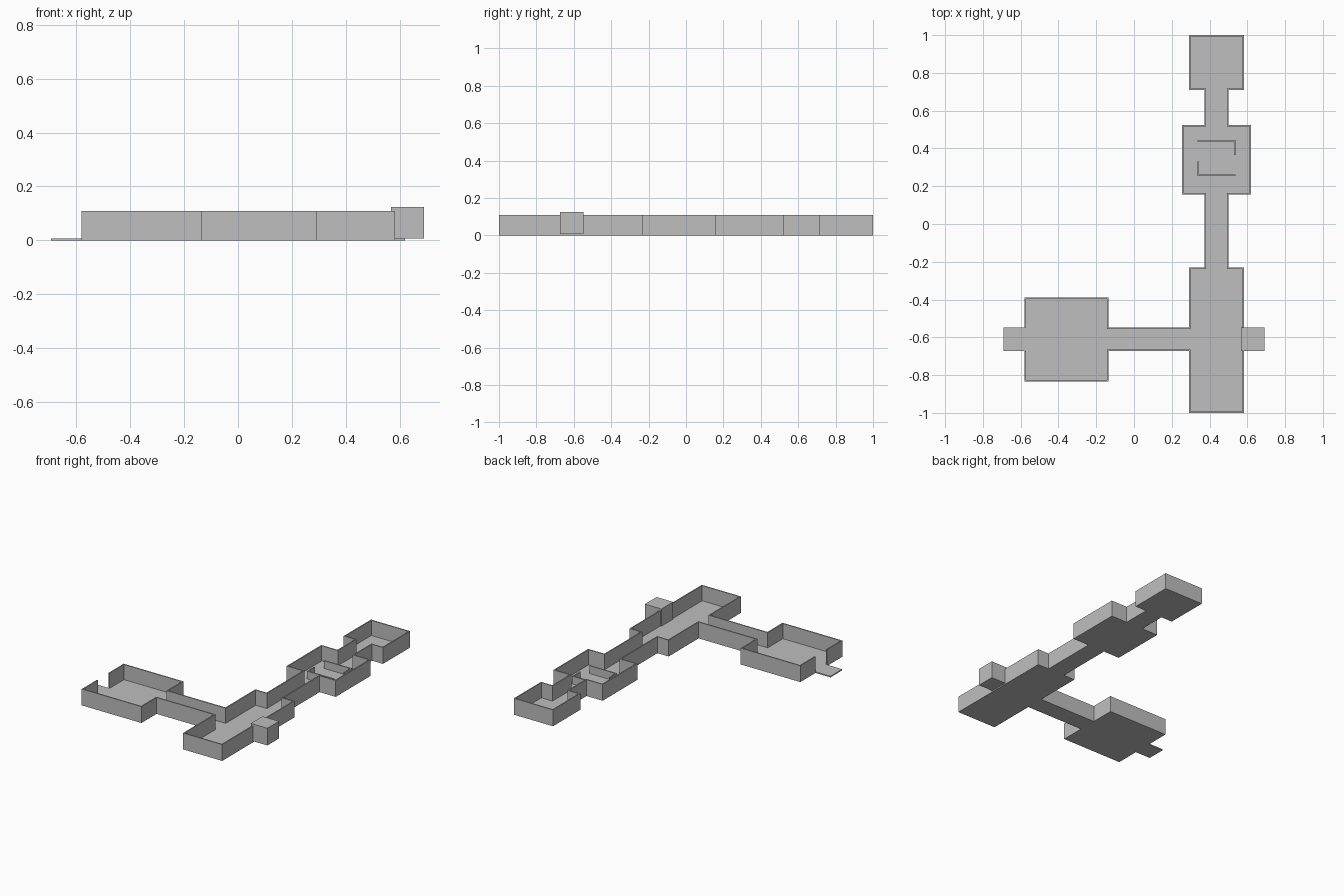
import bpy
import bmesh

cube = bpy.data.objects.get("Cube")
if cube:
    bpy.data.objects.remove(cube, do_unlink=True)

GREY = (0.52, 0.52, 0.52, 1)
stone = bpy.data.materials.new("plain grey")
stone.use_nodes = True
stone.diffuse_color = GREY
stone.node_tree.nodes["Principled BSDF"].inputs["Base Color"].default_value = GREY

FLOOR = 0.008
THICK = 0.008
WALL = 0.11
INNER = 0.06


def extruded(name, polygons, z0, z1):
    """Raise flat polygons from z0 to z1 as one solid."""
    bm = bmesh.new()
    for poly in polygons:
        bm.faces.new([bm.verts.new((x, y, z0)) for x, y in poly])
    bmesh.ops.remove_doubles(bm, verts=bm.verts, dist=0.0001)
    result = bmesh.ops.extrude_face_region(bm, geom=bm.faces[:], use_keep_orig=True)
    for v in result["geom"]:
        if isinstance(v, bmesh.types.BMVert):
            v.co.z = z1
    bmesh.ops.recalc_face_normals(bm, faces=bm.faces)
    mesh = bpy.data.meshes.new(name)
    bm.to_mesh(mesh)
    bm.free()
    mesh.materials.append(stone)
    obj = bpy.data.objects.new(name, mesh)
    bpy.context.collection.objects.link(obj)
    return obj


def wall(name, path, height):
    """Thin mitred wall on the right-hand side of a square-cornered path."""
    normals = []
    for (ax, ay), (bx, by) in zip(path, path[1:]):
        length = abs(bx - ax) + abs(by - ay)
        normals.append(((by - ay) / length, (ax - bx) / length))
    inner = []
    for i, (x, y) in enumerate(path):
        near = normals[max(i - 1, 0):i + 1]
        inner.append((x + THICK * sum(n[0] for n in near),
                      y + THICK * sum(n[1] for n in near)))
    quads = [(path[i], path[i + 1], inner[i + 1], inner[i])
             for i in range(len(path) - 1)]
    return extruded(name, quads, FLOOR, height)


# Column of rooms and corridors, symmetric about its own centre line
CX = 0.4365
ROOM, HALL, SQUARE = 0.146, 0.063, 0.183
DOOR_S, DOOR_N = -0.673, -0.549
steps = [(ROOM, -0.23), (HALL, -0.23), (HALL, 0.155), (SQUARE, 0.155),
         (SQUARE, 0.525), (HALL, 0.525), (HALL, 0.71), (ROOM, 0.71), (ROOM, 1.0)]
column = [(CX - w, y) for w, y in steps] + [(CX + w, y) for w, y in reversed(steps)]
west, east = CX - ROOM, CX + ROOM

# Wide west room and its corridor
W0, W1 = -0.58, -0.135
north = [(W0, DOOR_N), (W0, -0.388), (W1, -0.388), (W1, DOOR_N),
         (west, DOOR_N)] + column + [(east, DOOR_N)]
south = [(east, DOOR_S), (east, -1.0), (west, -1.0), (west, DOOR_S),
         (W1, DOOR_S), (W1, -0.834), (W0, -0.834), (W0, DOOR_S)]
step = [(-0.692, DOOR_S), (-0.692, DOOR_N)]

extruded("floor", [north + south + step], 0, FLOOR)
wall("north_walls", north, WALL)
wall("south_walls", south, WALL)

# Two low L-shaped partitions in the square room
wall("back_partition", [(0.335, 0.445), (0.537, 0.445), (0.537, 0.365)], INNER)
wall("front_partition", [(0.537, 0.254), (0.335, 0.254), (0.335, 0.33)], INNER)

# Block filling the east doorway
extruded("door_block", [[(0.567, DOOR_S), (0.69, DOOR_S),
                         (0.69, DOOR_N), (0.567, DOOR_N)]], FLOOR, 0.124)
